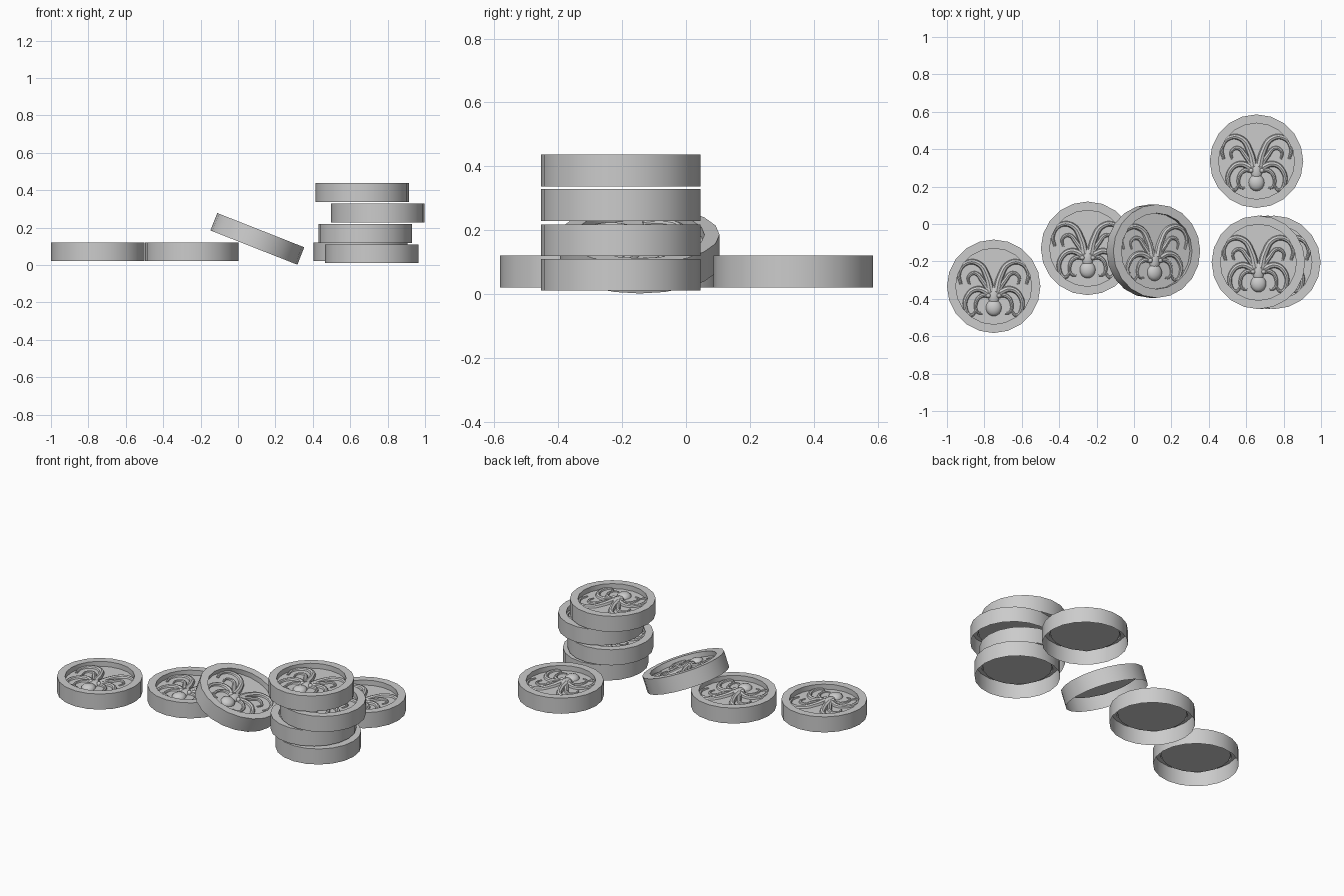
import bpy, bmesh, math
from mathutils import Matrix, Vector

if "Cube" in bpy.data.objects:
    bpy.data.objects.remove(bpy.data.objects["Cube"])

RADIUS, HEIGHT, SIDES = 0.25, 0.10, 20
INNER, FLOOR = 0.203, 0.068


def add_shell(bm):
    """Hollow coin: outer wall, flat rim, inner wall and sunken floor, open below."""
    profile = [(RADIUS, 0), (RADIUS, HEIGHT), (INNER, HEIGHT), (INNER, FLOOR)]
    rings = []
    for r, z in profile:
        rings.append([bm.verts.new((r * math.cos(a), r * math.sin(a), z))
                      for a in (math.tau * i / SIDES for i in range(SIDES))])
    for low, high in zip(rings, rings[1:]):
        for i in range(SIDES):
            j = (i + 1) % SIDES
            bm.faces.new((low[i], low[j], high[j], high[i]))
    bm.faces.new(rings[-1])


def add_arm(bm, points, thick, side):
    """Tapered tentacle laid on the floor of the coin."""
    curve = bpy.data.curves.new("arm_path", "CURVE")
    curve.dimensions = "3D"
    curve.bevel_depth = thick
    curve.bevel_resolution = 2
    curve.resolution_u = 5
    curve.use_fill_caps = True
    spline = curve.splines.new("BEZIER")
    spline.bezier_points.add(len(points) - 1)
    for i, (p, (x, y)) in enumerate(zip(spline.bezier_points, points)):
        p.co = (side * x, y, 0)
        p.handle_left_type = p.handle_right_type = "AUTO"
        p.radius = 1 - 0.65 * i / (len(points) - 1)
    temp = bpy.data.objects.new("arm_path", curve)
    mesh = temp.to_mesh()
    bm.from_mesh(mesh)
    temp.to_mesh_clear()
    bpy.data.objects.remove(temp)
    bpy.data.curves.remove(curve)


def add_blob(bm, centre, size):
    matrix = Matrix.Translation(Vector(centre)) @ Matrix.Diagonal((*size, 1))
    bmesh.ops.create_uvsphere(bm, u_segments=16, v_segments=8, radius=1, matrix=matrix)


# Tentacle paths on one side, from the body outward
ARMS = [
    ([(.015, -.03), (.035, .05), (.08, .12), (.145, .125), (.185, .07), (.175, .01)], .021),
    ([(.02, -.03), (.06, .03), (.10, .07), (.135, .05), (.13, .01)], .016),
    ([(.02, -.04), (.09, -.015), (.14, -.05), (.15, -.12), (.12, -.155), (.095, -.13)], .018),
    ([(.02, -.05), (.065, -.05), (.095, -.09), (.085, -.14), (.06, -.145)], .014),
]


def coin_mesh():
    relief = bmesh.new()
    for side in (1, -1):
        for path, thick in ARMS:
            add_arm(relief, path, thick, side)
        add_blob(relief, (side * .028, -.05, .006), (.014, .014, .016))
    # Mantle and body
    add_blob(relief, (0, -.115, 0), (.042, .045, .026))
    add_blob(relief, (0, -.05, 0), (.030, .055, .020))
    # Keep only the upper half so the relief rests on the floor
    bmesh.ops.bisect_plane(relief, geom=relief.verts[:] + relief.edges[:] + relief.faces[:],
                           plane_co=(0, 0, 0), plane_no=(0, 0, 1), clear_inner=True)
    bmesh.ops.translate(relief, verts=relief.verts[:], vec=(0, 0, FLOOR))
    add_shell(relief)
    mesh = bpy.data.meshes.new("coin")
    relief.to_mesh(mesh)
    relief.free()
    return mesh


# Name, position of the underside centre, tilt about y in degrees
COINS = [
    ("coin_far_right", (-.75, -.333, .02), 0),
    ("coin_middle", (-.248, -.13, .02), 0),
    ("coin_leaning", (.085, -.145, .093), 21.5),
    ("coin_back", (.655, .336, .02), 0),
    ("coin_stack_bottom", (.715, -.205, .01), 0),
    ("coin_stack_second", (.68, -.205, .118), 0),
    ("coin_stack_third", (.748, -.205, .228), 0),
    ("coin_stack_top", (.665, -.205, .337), 0),
]

shared = coin_mesh()
for name, place, tilt in COINS:
    coin = bpy.data.objects.new(name, shared)
    coin.location = place
    coin.rotation_euler.y = math.radians(tilt)
    bpy.context.collection.objects.link(coin)

# Smooth the shared mesh once, keeping the rim edges crisp
bpy.ops.object.select_all(action="DESELECT")
coin.select_set(True)
bpy.context.view_layer.objects.active = coin
bpy.ops.object.shade_smooth_by_angle(angle=math.radians(40))
